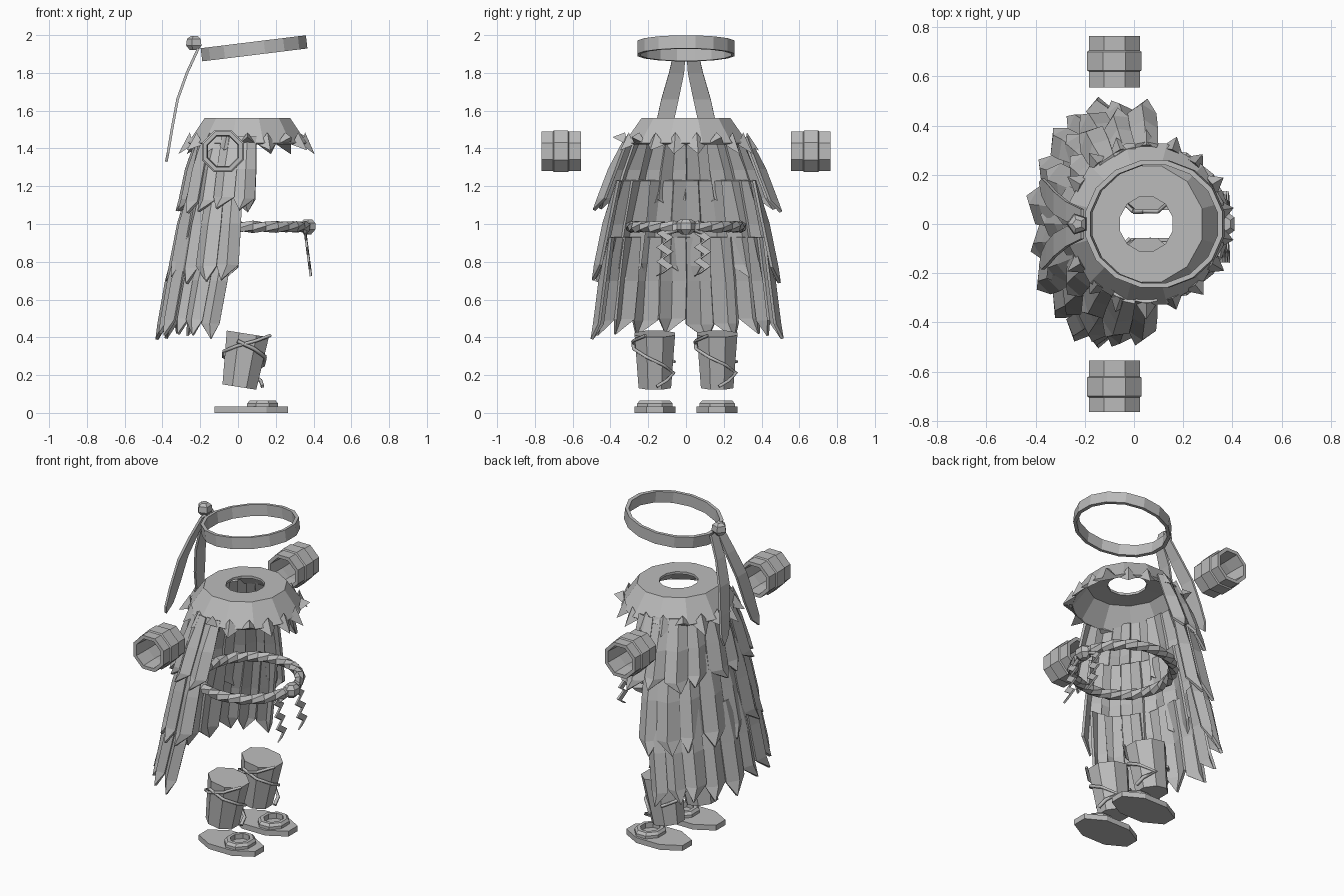
import bpy, bmesh, math, random
from math import sin, cos, pi, radians
from mathutils import Vector, Matrix

if "Cube" in bpy.data.objects:
    bpy.data.objects.remove(bpy.data.objects["Cube"])

random.seed(4)
grey = bpy.data.materials.new("plain_grey")
grey.diffuse_color = (0.5, 0.5, 0.5, 1)
grey.use_nodes = True
grey.node_tree.nodes["Principled BSDF"].inputs["Base Color"].default_value = grey.diffuse_color


def make(name, verts, faces, thick=0.0, offset=0.0):
    me = bpy.data.meshes.new(name)
    me.from_pydata([tuple(v) for v in verts], [], faces)
    bm = bmesh.new()
    bm.from_mesh(me)
    bmesh.ops.recalc_face_normals(bm, faces=bm.faces)
    bm.to_mesh(me)
    bm.free()
    me.materials.append(grey)
    ob = bpy.data.objects.new(name, me)
    bpy.context.collection.objects.link(ob)
    if thick:
        m = ob.modifiers.new("thickness", 'SOLIDIFY')
        m.thickness = thick
        m.offset = offset
    return ob


def lathe(name, profile, n, mat, sy=1.0, closed=True, cap=False, turn=0.5):
    """Spin (radius, height) points round the local z axis."""
    verts, faces, k = [], [], len(profile)
    for r, z in profile:
        for i in range(n):
            a = 2 * pi * (i + turn) / n
            verts.append(mat @ Vector((r * cos(a), r * sy * sin(a), z)))
    for j in range(k if closed else k - 1):
        a, b = j * n, (j + 1) % k * n
        for i in range(n):
            i2 = (i + 1) % n
            faces.append((a + i, a + i2, b + i2, b + i))
    if cap:
        faces += [tuple(range(n)), tuple(range((k - 1) * n, k * n))]
    return make(name, verts, faces)


def rope(name, points, radius):
    cu = bpy.data.curves.new(name, 'CURVE')
    cu.dimensions = '3D'
    cu.bevel_depth = radius
    cu.bevel_resolution = 0
    cu.use_fill_caps = True
    sp = cu.splines.new('POLY')
    sp.points.add(len(points) - 1)
    for p, c in zip(sp.points, points):
        p.co = (*c, 1)
    cu.materials.append(grey)
    ob = bpy.data.objects.new(name, cu)
    bpy.context.collection.objects.link(ob)


def at(x, y, z):
    return Matrix.Translation((x, y, z))


# headband: tilted thin ring with a knot behind and two hanging tails
band = at(0.085, 0, 1.93) @ Matrix.Rotation(radians(-7), 4, 'Y')
lathe("headband", [(0.286, -0.035), (0.286, 0.035), (0.265, 0.035), (0.265, -0.035)], 16, band, sy=0.92)
lathe("headband_knot", [(0.025, -0.035), (0.045, -0.01), (0.04, 0.025), (0.02, 0.04)], 5,
      at(-0.23, 0, 1.955), closed=False, cap=True)
for s in (-1, 1):
    rows = [(-0.21, 0.03, 1.93, .03), (-0.27, 0.05, 1.80, .04), (-0.32, 0.085, 1.66, .046),
            (-0.35, 0.12, 1.50, .046), (-0.37, 0.15, 1.38, .035)]
    verts = []
    for x, y, z, w in rows:
        verts += [(x, s * (y - w), z), (x, s * (y + w), z)]
    verts.append((-0.38, s * 0.17, 1.33))
    faces = [(2 * i, 2 * i + 1, 2 * i + 3, 2 * i + 2) for i in range(4)] + [(8, 9, 10)]
    make("headband_tail", verts, faces, 0.014)

# collar: faceted shell with a neck hole, open underneath
lathe("collar", [(0.11, 1.56), (0.235, 1.56), (0.325, 1.43), (0.31, 1.42), (0.22, 1.54), (0.11, 1.545)],
      12, at(0.05, 0, 0), sy=1.04)

# collar teeth: small three-sided points round the rim
verts, faces = [], []
for i in range(18):
    a = 2 * pi * (i + 0.5) / 18
    out, side = Vector((cos(a), sin(a) * 1.04, 0)), Vector((-sin(a), cos(a), 0))
    c, b = Vector((0.05, 0, 1.44)), len(verts)
    up = random.choice((-0.07, -0.05, 0.02))
    verts += [c + out * 0.30 + side * 0.05 + Vector((0, 0, -0.02)),
              c + out * 0.30 - side * 0.05 + Vector((0, 0, -0.02)),
              c + out * 0.31 + Vector((0, 0, 0.045)),
              c + out * random.uniform(0.355, 0.375) + Vector((0, 0, up))]
    faces += [(b, b + 1, b + 2), (b, b + 1, b + 3), (b + 1, b + 2, b + 3), (b + 2, b, b + 3)]
make("collar_teeth", verts, faces)


# cape: three tiers of creased, pointed feathers wrapped round the back
def cape_tier(name, n, span, top, bottom):
    verts, faces = [], []
    step = 2 * radians(span) / n

    def point(a, t, push):
        z, cx, rx, ry = [p + (q - p) * t for p, q in zip(top, bottom)]
        return Vector((cx - (rx + push) * cos(a), (ry + push) * sin(a), z))

    for i in range(n):
        a = -radians(span) + step * (i + 0.5)
        b, drop = len(verts), random.uniform(-0.04, 0.03)
        lean = random.choice((-0.2, 0.2)) * step
        lift = 0.012 * (i % 2)
        for t, w, ridge in ((0, .5, .005), (.45, .53, .03), (.88 + drop, .5, .03)):
            verts += [point(a - w * step, t, lift), point(a, t, ridge + lift), point(a + w * step, t, lift)]
        verts.append(point(a + lean, 1.04 + drop, 0.03 + lift))
        for r in (0, 3):
            for c in (0, 1):
                k = b + r + c
                faces.append((k, k + 1, k + 4, k + 3))
        faces += [(b + 6, b + 7, b + 9), (b + 7, b + 8, b + 9)]
    make(name, verts, faces, 0.016)


# tier rows: height, centre x, radius in x, radius in y
cape_tier("cape_upper_feathers", 10, 100, (1.46, 0.05, 0.25, 0.31), (1.08, 0.03, 0.31, 0.455))
cape_tier("cape_middle_feathers", 9, 95, (1.23, 0.0, 0.24, 0.36), (0.72, -0.03, 0.31, 0.465))
cape_tier("cape_lower_feathers", 10, 92, (0.93, -0.03, 0.27, 0.40), (0.42, -0.12, 0.27, 0.465))

# belt: twisted rope ring
verts, faces, N, M = [], [], 28, 6
for i in range(N):
    a = 2 * pi * i / N
    for j in range(M):
        b = 2 * pi * j / M + a * 3
        r = 0.029 + 0.004 * (i % 2)
        verts.append((0.08 + (0.28 + r * cos(b)) * cos(a), (0.29 + r * cos(b)) * sin(a), 0.985 + r * sin(b)))
for i in range(N):
    # the full twist shifts the section by a whole number of turns, so the ring closes
    for j in range(M):
        i2, j2 = (i + 1) % N, (j + 1) % M
        faces.append((i * M + j, i2 * M + j, i2 * M + j2, i * M + j2))
make("belt", verts, faces)
lathe("belt_knot", [(0.02, -0.04), (0.045, -0.015), (0.045, 0.02), (0.025, 0.04)], 6,
      at(0.37, 0, 0.985), sy=1.2, closed=False, cap=True)

# belt tassels: two zigzag strips
for s in (-1, 1):
    verts = []
    for i in range(7):
        y = s * 0.1 - 0.012 + (0.03 if i % 2 else -0.03) * 0.9
        x, z = 0.355 + 0.005 * i, 0.96 - 0.038 * i
        verts += [(x, y - 0.018, z - 0.008), (x, y + 0.018, z + 0.008)]
    make("belt_tassel", verts, [(2 * i, 2 * i + 1, 2 * i + 3, 2 * i + 2) for i in range(6)], 0.012)
    rope("tassel_cord", [(0.37, 0, 0.985), (0.365, s * 0.06, 0.965), (0.355, s * 0.1 - 0.01, 0.95)], 0.012)

# wrist cuffs: open octagonal tubes with a raised middle
for s in (-1, 1):
    m = at(-0.08, s * 0.66, 1.385) @ Matrix.Rotation(radians(-90 * s), 4, 'X')
    lathe("wrist_cuff", [(0.112, -0.105), (0.112, -0.04), (0.12, -0.035), (0.12, 0.04), (0.112, 0.045),
                         (0.112, 0.105), (0.09, 0.105), (0.085, 0), (0.09, -0.105)], 8, m)

for s in (-1, 1):
    y0 = s * 0.165
    # leg guard: tapered, leaning block
    lean = at(0.03, y0, 0.28) @ Matrix.Rotation(radians(9), 4, 'Y')
    lathe("leg_guard", [(0.098, -0.145), (0.122, 0.14)], 8, lean, sy=0.95, closed=False, cap=True)

    # leg laces: a strand round the back and a strand across the front
    def lace(a, z):
        r = 0.108 + (z - 0.15) * 0.09
        return (0.03 + (z - 0.28) * 0.16 + r * cos(radians(a)), y0 + r * 0.96 * sin(radians(a)), z)
    rope("leg_lace_back", [lace(-22.5 - 45 * i, 0.41 - 0.028 * i) for i in range(6)], 0.009)
    rope("leg_lace_front", [lace(-112.5 + 45 * i, 0.38 - 0.042 * i) for i in range(5)]
         + [(0.12, y0 + 0.06, 0.17), (0.13, y0 + 0.01, 0.14)], 0.011)

    # sandal: flat sole with a toe ring
    lathe("sandal_sole", [(0.21, 0), (0.21, 0.033)], 8, at(0.07, y0, 0), sy=0.56, closed=False, cap=True)
    lathe("sandal_ring", [(0.088, 0.033), (0.088, 0.05), (0.075, 0.065), (0.055, 0.065), (0.055, 0.033)],
          8, at(0.13, y0, 0), sy=1.15)
